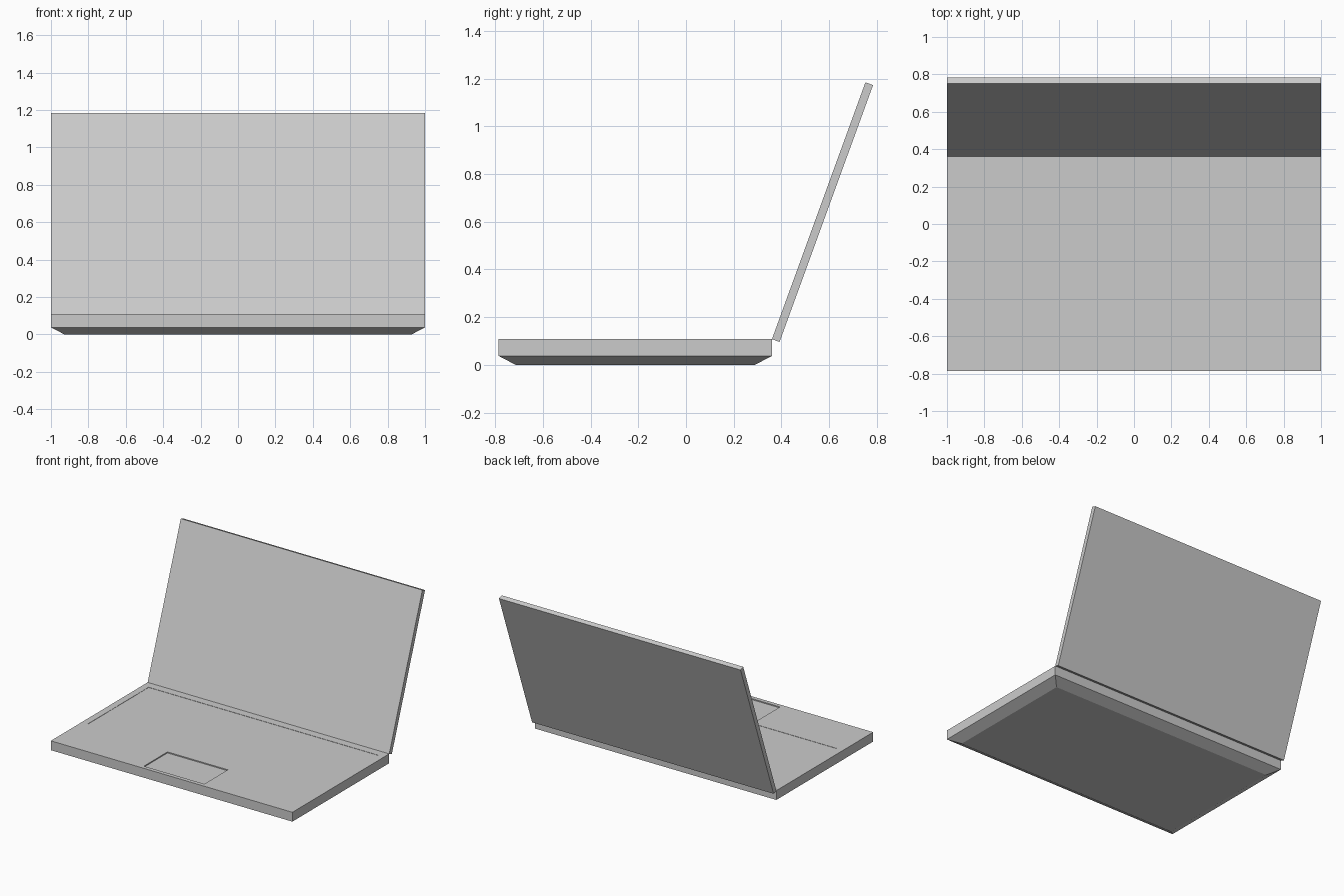
import bpy, bmesh
from math import radians
from mathutils import Matrix

if "Cube" in bpy.data.objects:
    bpy.data.objects.remove(bpy.data.objects["Cube"])


def finish(name, bm):
    bmesh.ops.recalc_face_normals(bm, faces=bm.faces)
    mesh = bpy.data.meshes.new(name)
    bm.to_mesh(mesh)
    bm.free()
    obj = bpy.data.objects.new(name, mesh)
    bpy.context.collection.objects.link(obj)
    return obj


def box(name, x, y, z, matrix=Matrix()):
    bm = bmesh.new()
    bmesh.ops.create_cube(bm, size=1)
    for v in bm.verts:
        v.co = [lo + (c + 0.5) * (hi - lo) for c, (lo, hi) in zip(v.co, (x, y, z))]
    bm.transform(matrix)
    return finish(name, bm)


BACK, FRONT, TOP = 0.36, -0.785, 0.108

# Base: rectangular rings stacked upwards, the lowest one drawn in
bm = bmesh.new()
rings = []
for inset, z in ((0.072, 0), (0, 0.038), (0, TOP)):
    x, y0, y1 = 1 - inset, FRONT + inset, BACK - inset
    rings.append([bm.verts.new((*p, z)) for p in ((-x, y0), (x, y0), (x, y1), (-x, y1))])
for a, b in zip(rings, rings[1:]):
    for i in range(4):
        j = (i + 1) % 4
        bm.faces.new((a[i], a[j], b[j], b[i]))
bm.faces.new(rings[0])
bm.faces.new(rings[-1])
base = finish("base", bm)

# Shallow keyboard and trackpad recesses
for name, half, y, depth in (("keyboard_recess", 0.95, (-0.43, 0.30), 0.002),
                             ("trackpad_recess", 0.25, (-0.755, -0.477), 0.008)):
    cutter = box(name + "_cutter", (-half, half), y, (TOP - depth, TOP + 0.1))
    cutter.hide_render = True
    cutter.hide_viewport = True
    cutter.display_type = 'WIRE'
    mod = base.modifiers.new(name, 'BOOLEAN')
    mod.operation = 'DIFFERENCE'
    mod.solver = 'EXACT'
    mod.object = cutter

# Screen lid, tilted back about the hinge line
tilt = Matrix.Translation((0, BACK, TOP)) @ Matrix.Rotation(radians(-20), 4, 'X')
box("screen_lid", (-1, 1), (0, 0.034), (0, 1.145), tilt)
